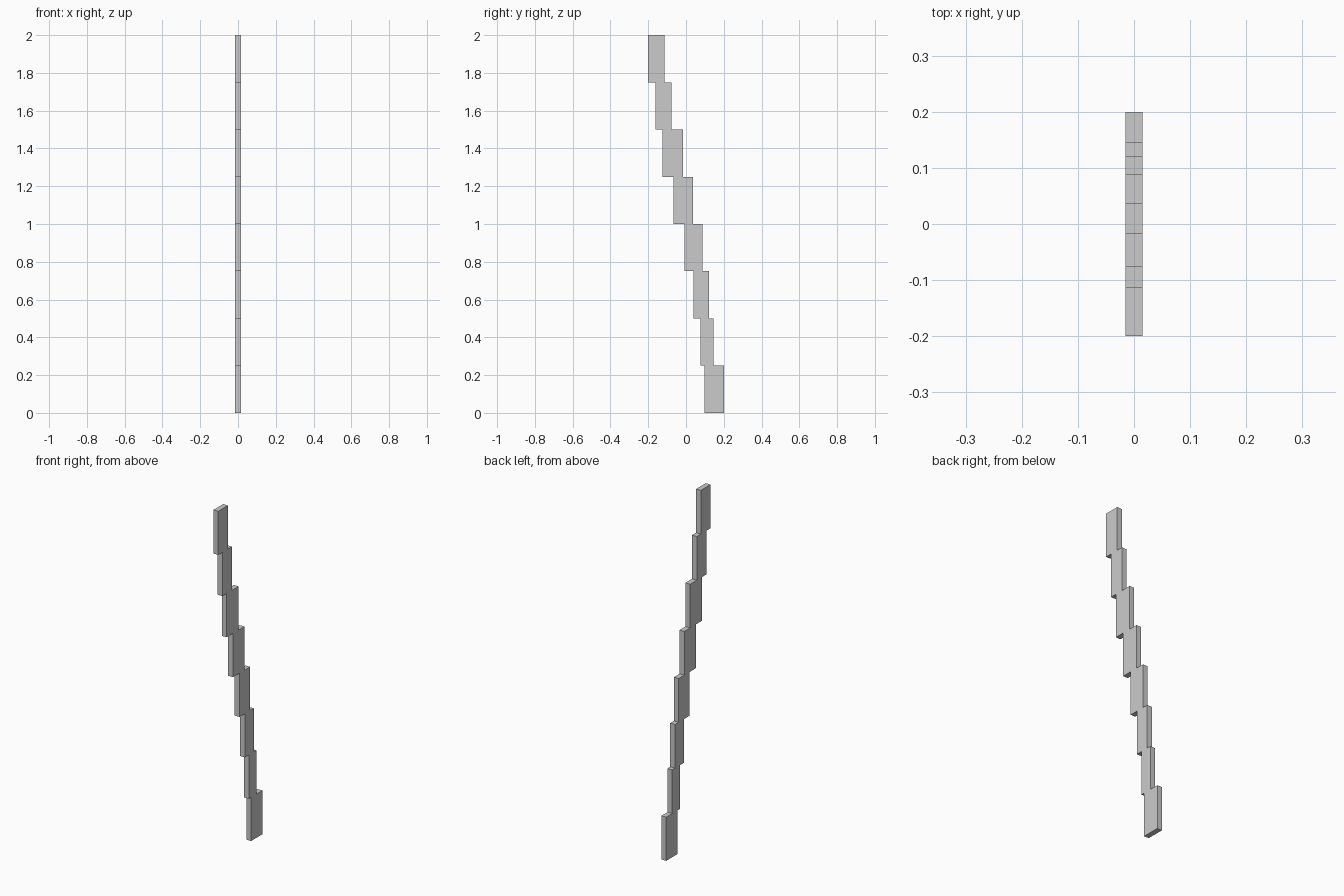
import bpy, bmesh

if "Cube" in bpy.data.objects:
    bpy.data.objects.remove(bpy.data.objects["Cube"])

HALF_WIDTH = 0.015
STEP = 0.25
# back and front y of each step, bottom to top
BACK = [0.2, 0.146, 0.121, 0.088, 0.037, -0.016, -0.076, -0.113]
FRONT = [0.097, 0.076, 0.04, -0.008, -0.067, -0.124, -0.162, -0.2]


def edge_points(values):
    """Stair-stepped (y, z) points running upward."""
    return [(y, (i + k) * STEP) for i, y in enumerate(values) for k in (0, 1)]


# stepped side profile: up the back, down the front
profile = edge_points(BACK) + edge_points(FRONT)[::-1]

bm = bmesh.new()
face = bm.faces.new([bm.verts.new((-HALF_WIDTH, y, z)) for y, z in profile])
result = bmesh.ops.extrude_face_region(bm, geom=[face], use_keep_orig=True)
moved = [g for g in result["geom"] if isinstance(g, bmesh.types.BMVert)]
bmesh.ops.translate(bm, verts=moved, vec=(2 * HALF_WIDTH, 0, 0))
bmesh.ops.recalc_face_normals(bm, faces=bm.faces)

# leaning stepped strip
mesh = bpy.data.meshes.new("stepped_strip")
bm.to_mesh(mesh)
bm.free()
strip = bpy.data.objects.new("stepped_strip", mesh)
bpy.context.collection.objects.link(strip)
